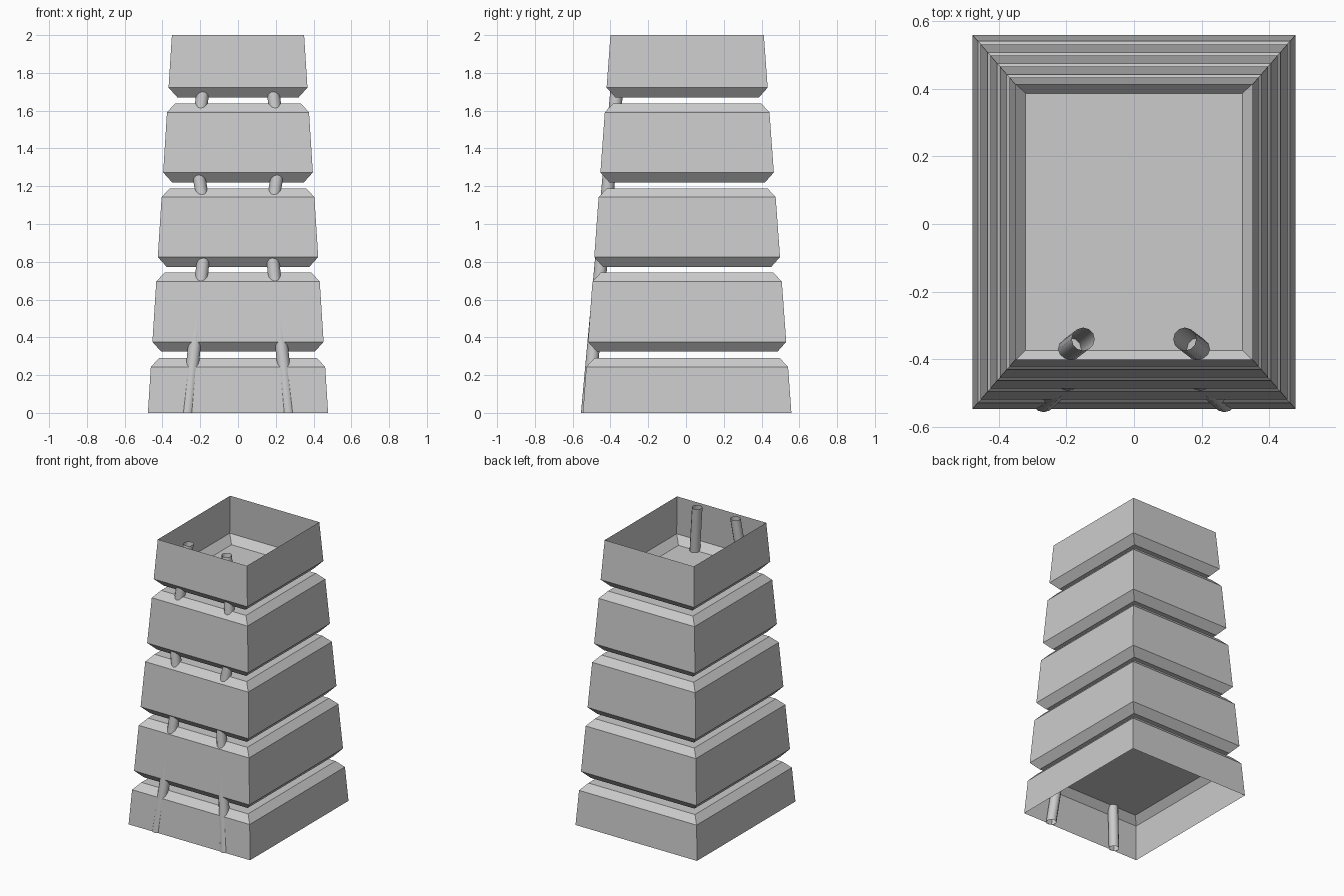
import bpy
import bmesh
import math

cube = bpy.data.objects.get("Cube")
if cube:
    bpy.data.objects.remove(cube, do_unlink=True)

# One plain grey for everything
grey = bpy.data.materials.new("light_grey")
grey.use_nodes = True
colour = (0.6, 0.6, 0.6, 1)
grey.diffuse_color = colour
grey.node_tree.nodes["Principled BSDF"].inputs["Base Color"].default_value = colour

CENTRE_Y = 0.006


def finish(name, bm):
    mesh = bpy.data.meshes.new(name)
    bm.to_mesh(mesh)
    bm.free()
    mesh.materials.append(grey)
    obj = bpy.data.objects.new(name, mesh)
    bpy.context.collection.objects.link(obj)
    return obj


def loft(bm, rings):
    """Join rings of vertices, listed bottom to top, with quads."""
    for low, high in zip(rings, rings[1:]):
        n = len(low)
        for i in range(n):
            j = (i + 1) % n
            bm.faces.new((low[i], low[j], high[j], high[i]))


def tower_ring(bm, z, inset):
    """Rectangle on the tapering tower outline, pulled in by inset."""
    hx = 0.477 - 0.0635 * z - inset
    hy = 0.552 - 0.073 * z - inset
    corners = ((-1, -1), (1, -1), (1, 1), (-1, 1))
    return [bm.verts.new((sx * hx, CENTRE_Y + sy * hy, z)) for sx, sy in corners]


def segment(name, bottom, top, chamfer_bottom=True, chamfer_top=True):
    """Hollow block; a chamfered end is capped, a plain end stays open."""
    bm = bmesh.new()
    rings = []
    if chamfer_bottom:
        rings.append(tower_ring(bm, bottom, 0.05))
        bottom += 0.052
    rings.append(tower_ring(bm, bottom, 0))
    if chamfer_top:
        rings.append(tower_ring(bm, top - 0.047, 0))
        rings.append(tower_ring(bm, top, 0.04))
    else:
        rings.append(tower_ring(bm, top, 0))
    loft(bm, rings)
    if chamfer_bottom:
        bm.faces.new(rings[0][::-1])
    if chamfer_top:
        bm.faces.new(rings[-1])
    finish(name, bm)


def pipe(name, side):
    """Open tube with two gentle bends, leaning back with the front wall."""
    bm = bmesh.new()
    sides, radius = 12, 0.034
    rings = []
    for x, z in ((0.267, 0), (0.165, 1.0), (0.226, 1.37), (0.15, 2)):
        y = -0.522 + 0.091 * z
        ring = []
        for i in range(sides):
            a = math.tau * i / sides
            ring.append(bm.verts.new((side * x + radius * math.cos(a),
                                      y + radius * math.sin(a), z)))
        rings.append(ring)
    loft(bm, rings)
    for face in bm.faces:
        face.smooth = True
    finish(name, bm)


# Tower blocks, with open gaps between them
segment("base_block", 0, 0.29, chamfer_bottom=False)
segment("lower_block", 0.324, 0.742)
segment("middle_block", 0.773, 1.189)
segment("upper_block", 1.221, 1.638)
segment("top_block", 1.67, 2, chamfer_top=False)

# Pair of pipes up the front
pipe("left_pipe", 1)
pipe("right_pipe", -1)
